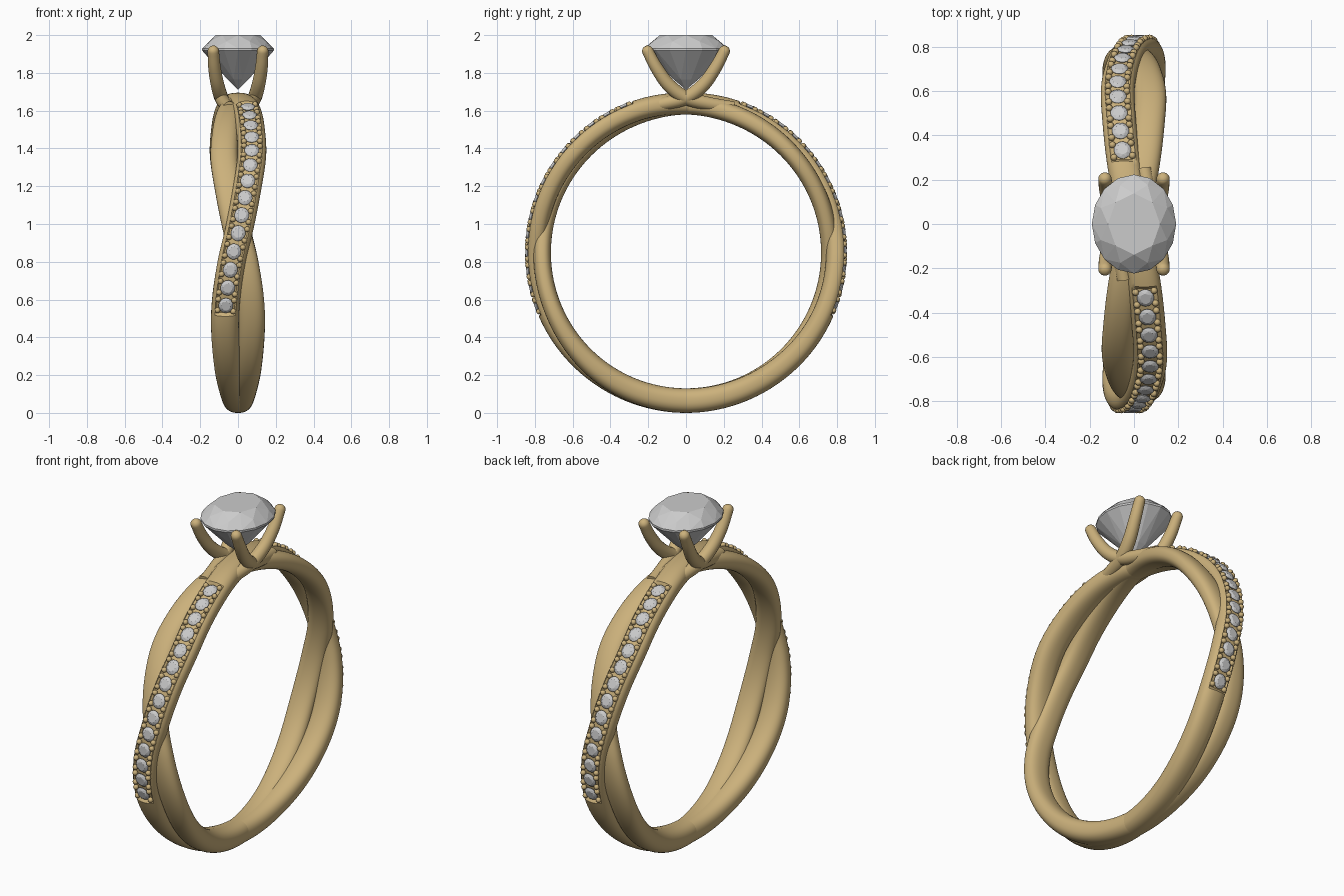
import bpy, bmesh
from math import sin, cos, pi, radians, copysign
from mathutils import Vector, Matrix

if "Cube" in bpy.data.objects:
    bpy.data.objects.remove(bpy.data.objects["Cube"])

CZ = 0.85  # ring centre height

gold = bpy.data.materials.new("gold")
gold.diffuse_color = (0.60, 0.44, 0.20, 1)
gold.use_nodes = True
gold.node_tree.nodes["Principled BSDF"].inputs["Base Color"].default_value = gold.diffuse_color


def finish(bm, name, mat=None, smooth=None):
    bmesh.ops.recalc_face_normals(bm, faces=bm.faces)
    me = bpy.data.meshes.new(name)
    bm.to_mesh(me)
    bm.free()
    ob = bpy.data.objects.new(name, me)
    bpy.context.collection.objects.link(ob)
    if mat:
        me.materials.append(mat)
    if smooth:
        bpy.ops.object.select_all(action='DESELECT')
        ob.select_set(True)
        bpy.context.view_layer.objects.active = ob
        bpy.ops.object.shade_smooth_by_angle(angle=radians(smooth))
    return ob


def curve(keys, t):
    """Smooth interpolation of (t, value) keys."""
    n = len(keys)

    def slope(i):
        a, b = keys[max(i - 1, 0)], keys[min(i + 1, n - 1)]
        return (b[1] - a[1]) / (b[0] - a[0])
    i = 0
    while i < n - 2 and t > keys[i + 1][0]:
        i += 1
    (t0, v0), (t1, v1) = keys[i], keys[i + 1]
    h = t1 - t0
    u = (t - t0) / h
    return (v0 * (2*u**3 - 3*u**2 + 1) + slope(i) * h * (u**3 - 2*u**2 + u)
            + v1 * (3*u**2 - 2*u**3) + slope(i + 1) * h * (u**3 - u**2))


# Strand layout by degrees from the top: sideways shift, radius, half width, half thickness
SHIFT = [(0, 0), (20, .046), (35, .066), (50, .073), (65, .048), (80, .010), (93, -.032),
         (107, -.061), (120, -.069), (140, -.053), (160, -.024), (180, 0)]
PAVE = dict(r=[(0, .787), (20, .794), (110, .795), (150, .787), (180, .785)],
            w=[(0, .075), (50, .076), (110, .074), (180, .070)],
            h=[(0, .058), (20, .055), (110, .055), (150, .062), (180, .065)])
PLAIN = dict(r=[(0, .782), (25, .770), (60, .762), (110, .764), (150, .780), (180, .785)],
             w=[(0, .068), (50, .072), (110, .074), (180, .070)],
             h=[(0, .052), (25, .050), (60, .047), (110, .048), (150, .061), (180, .065)])
START, END, FLOOR = 19.5, 113, 0.829


def ring_point(x, r, deg):
    a = radians(deg)
    return Vector((x, -r * sin(a), CZ + r * cos(a)))


def shift(deg):
    return copysign(1, deg) * curve(SHIFT, abs(deg))


def sweep(bm, loops, closed):
    rows = [[bm.verts.new(p) for p in loop] for loop in loops]
    n = len(rows[0])
    pairs = list(zip(rows, rows[1:])) + ([(rows[-1], rows[0])] if closed else [])
    for a, b in pairs:
        for i in range(n):
            bm.faces.new((a[i], a[(i + 1) % n], b[(i + 1) % n], b[i]))
    if not closed:
        bm.faces.new(rows[0])
        bm.faces.new(rows[-1])


def strand(name, side, tab, channel):
    loops, n = [], 40
    for k in range(360):
        d = k - 179.5
        r, w, h = (curve(tab[c], abs(d)) for c in "rwh")
        loop = []
        for i in range(n):
            a = 2 * pi * i / n
            u = w * copysign(abs(cos(a)) ** .85, cos(a))
            v = r + h * copysign(abs(sin(a)) ** .85, sin(a))
            if channel and START < abs(d) < END and abs(u) < .052:
                v = min(v, FLOOR)
            loop.append(ring_point(side * shift(d) + u, v, d))
        loops.append(loop)
    bm = bmesh.new()
    sweep(bm, loops, True)
    finish(bm, name, gold, 40)


strand("pave_strand", 1, PAVE, True)
strand("plain_strand", -1, PLAIN, False)


def add_gem(bm, m):
    """Brilliant cut: unit girdle radius, crown height 1, pavilion depth 1."""
    pts = [(0, 0, -1)]
    for count, rad, z, off in ((8, .62, 1, 0), (8, .85, .55, .5), (16, 1, .06, 0),
                               (16, 1, -.03, 0), (8, .32, -.74, .5)):
        for i in range(count):
            a = 2 * pi * (i + off) / count
            pts.append((rad * cos(a), rad * sin(a), z))
    verts = []
    for x, y, z in pts:
        crown, pav = m[1]
        verts.append(bm.verts.new(m[0] @ Vector((x, y, z * (crown if z > 0 else pav)))))
    bmesh.ops.convex_hull(bm, input=verts)


# Centre stone
bm = bmesh.new()
add_gem(bm, (Matrix.Translation((0, 0, 1.925)) @ Matrix.Diagonal((.19, .223, 1, 1)), (.075, .215)))
finish(bm, "centre_stone")

# Pave stones and their holding beads, on both halves of the ring
stones, beads = bmesh.new(), bmesh.new()
for s in (1, -1):
    for i in range(14):
        d = s * (23.4 + 6.63 * i)
        p = ring_point(shift(d), .839, d)
        t = (ring_point(shift(d + .5), .839, d + .5) - p).normalized()
        n = ring_point(0, 1, d) - Vector((0, 0, CZ))
        b = t.cross(n).normalized()
        frame = Matrix((b, t, n)).transposed().to_4x4()
        frame.translation = p
        add_gem(stones, (frame @ Matrix.Diagonal((.039, .042, 1, 1)), (.012, .025)))
        for u in (-.042, .042):
            for v in (-.031, .031):
                pos = frame @ Vector((u, v, -.001))
                bmesh.ops.create_icosphere(beads, subdivisions=2, radius=.0155,
                                           matrix=Matrix.Translation(pos))
finish(stones, "pave_stones")
finish(beads, "pave_beads", gold, 60)

# Four claws, each rising out of the strand on the opposite side
PATH = [(.045, -.25, 1.615), (.068, -.12, 1.637), (.088, 0, 1.668), (.108, .09, 1.735),
        (.124, .155, 1.825), (.131, .203, 1.915)]
RAD = [(0, .034), (2, .037), (3, .036), (5, .030)]


def claw_point(t):
    return Vector([curve([(i, p[c]) for i, p in enumerate(PATH)], t) for c in range(3)])


for name, sx, sy in (("claw_1", 1, 1), ("claw_2", -1, 1), ("claw_3", 1, -1), ("claw_4", -1, -1)):
    bm = bmesh.new()
    loops = []
    flip = Vector((sx, sy, 1))
    for k in range(31):
        t = k / 6
        p = claw_point(min(t, 5))
        tan = (claw_point(min(t + .05, 5)) - claw_point(min(t, 5) - .05)).normalized()
        side = Vector((1, 0, 0))
        side = (side - tan * side.dot(tan)).normalized()
        up = tan.cross(side)
        r = curve(RAD, min(t, 5))
        loops.append([(p + side * r * cos(a) + up * r * sin(a)) * flip
                      for a in (2 * pi * j / 20 for j in range(20))])
    # rounded tip
    for e in (.3, .55, .8, .95):
        rr = .030 * (1 - e * e) ** .5
        loops.append([(p + tan * .030 * e + side * rr * cos(a) + up * rr * sin(a)) * flip
                      for a in (2 * pi * j / 20 for j in range(20))])
    sweep(bm, loops, False)
    finish(bm, name, gold, 50)
